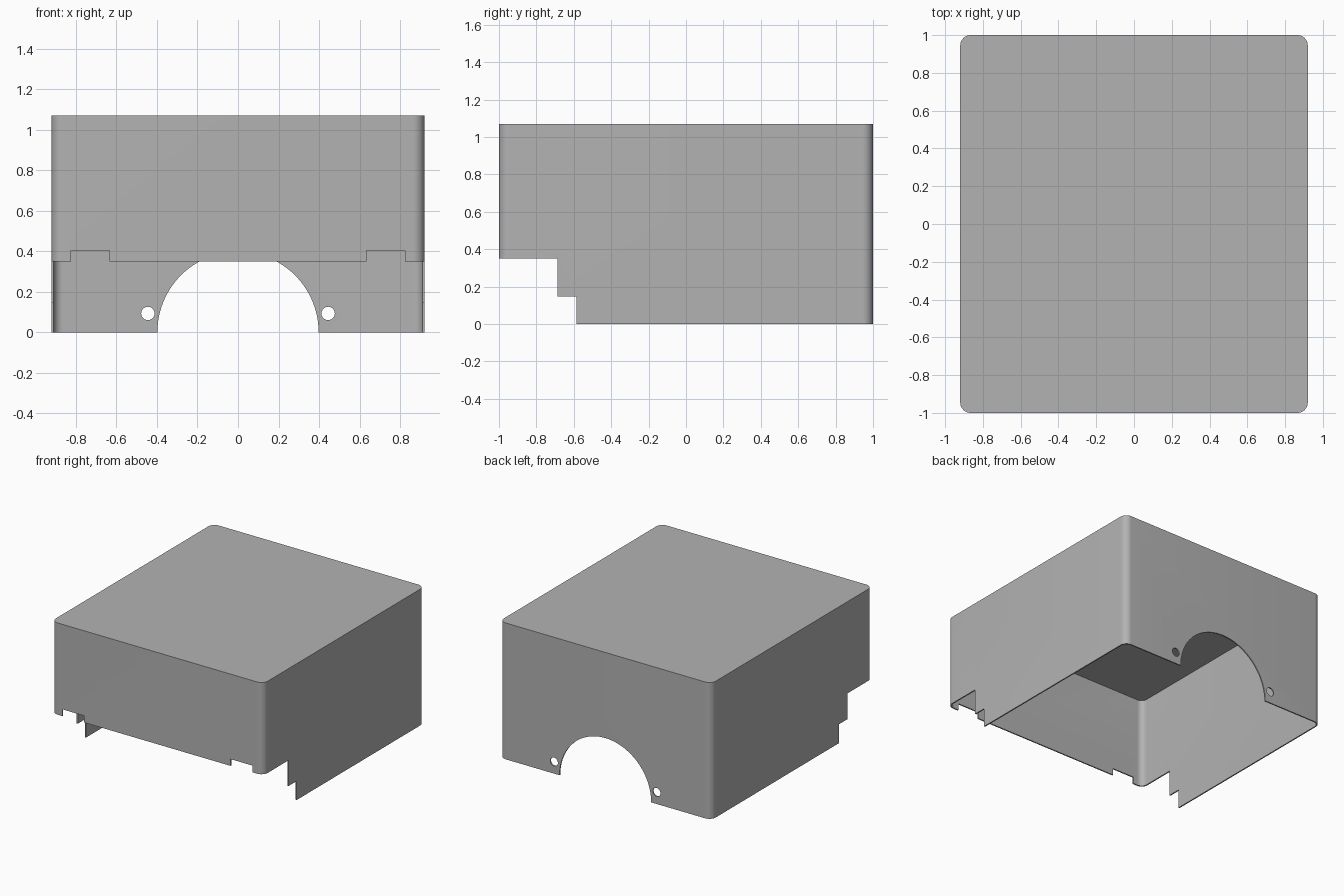
import bpy, bmesh, math
from mathutils import Matrix

default = bpy.data.objects.get("Cube")
if default:
    bpy.data.objects.remove(default, do_unlink=True)

HALF_X, HALF_Y, HEIGHT = 0.92, 1.0, 1.07
WALL, RADIUS = 0.01, 0.055

grey = bpy.data.materials.new("grey plastic")
grey.use_nodes = True
colour = (0.45, 0.45, 0.45, 1)
grey.diffuse_color = colour
grey.node_tree.nodes["Principled BSDF"].inputs["Base Color"].default_value = colour


def make_object(name, bm):
    bmesh.ops.recalc_face_normals(bm, faces=bm.faces)
    mesh = bpy.data.meshes.new(name)
    bm.to_mesh(mesh)
    bm.free()
    mesh.materials.append(grey)
    obj = bpy.data.objects.new(name, mesh)
    bpy.context.collection.objects.link(obj)
    return obj


def rounded_block(name, inset, bottom, top, steps=10):
    """Upright block with rounded vertical corners."""
    r = RADIUS - inset
    bm = bmesh.new()
    ring = []
    for quarter, (sx, sy) in enumerate([(1, 1), (-1, 1), (-1, -1), (1, -1)]):
        for i in range(steps + 1):
            a = (quarter + i / steps) * math.pi / 2
            ring.append(bm.verts.new((sx * (HALF_X - RADIUS) + r * math.cos(a),
                                      sy * (HALF_Y - RADIUS) + r * math.sin(a), bottom)))
    base = bm.faces.new(ring)
    lid = bmesh.ops.extrude_face_region(bm, geom=[base])["geom"]
    bmesh.ops.translate(bm, vec=(0, 0, top - bottom),
                        verts=[v for v in lid if isinstance(v, bmesh.types.BMVert)])
    return make_object(name, bm)


def box(name, x0, x1, y0, y1, z0, z1):
    bm = bmesh.new()
    bmesh.ops.create_cube(bm, size=1)
    bmesh.ops.scale(bm, vec=(x1 - x0, y1 - y0, z1 - z0), verts=bm.verts)
    bmesh.ops.translate(bm, vec=((x0 + x1) / 2, (y0 + y1) / 2, (z0 + z1) / 2), verts=bm.verts)
    return make_object(name, bm)


def back_drill(name, x, z, radius, sides):
    bm = bmesh.new()
    bmesh.ops.create_cone(bm, cap_ends=True, segments=sides, radius1=radius, radius2=radius,
                          depth=0.2, matrix=Matrix.Translation((x, HALF_Y, z))
                          @ Matrix.Rotation(math.pi / 2, 4, "X"))
    return make_object(name, bm)


# Thin-walled cover, open underneath
cover = rounded_block("cover", 0, 0, HEIGHT)
cutters = [
    rounded_block("cavity", WALL, -0.1, HEIGHT - WALL),
    # Stepped opening at the front
    box("front_step", -2, 2, -2, -0.687, -0.2, 0.35),
    box("side_step", -2, 2, -0.8, -0.586, -0.3, 0.148),
    # Arch in the back wall
    back_drill("back_arch", 0, 0, 0.398, 96),
]
for side in (-1, 1):
    # Front rim notches and back screw holes
    x0, x1 = sorted((side * 0.635, side * 0.825))
    cutters.append(box("rim_notch", x0, x1, -1.1, -0.9, 0.2, 0.403))
    cutters.append(back_drill("screw_hole", side * 0.445, 0.093, 0.033, 32))

bpy.context.view_layer.objects.active = cover
for cutter in cutters:
    cutter.hide_render = True
    mod = cover.modifiers.new(cutter.name, "BOOLEAN")
    mod.operation = "DIFFERENCE"
    mod.solver = "EXACT"
    mod.object = cutter
    bpy.ops.object.modifier_apply(modifier=mod.name)
    bpy.data.objects.remove(cutter, do_unlink=True)

# Smooth corners, crisp rims
bpy.ops.object.select_all(action="DESELECT")
cover.select_set(True)
bpy.ops.object.shade_smooth_by_angle(angle=math.radians(30))
